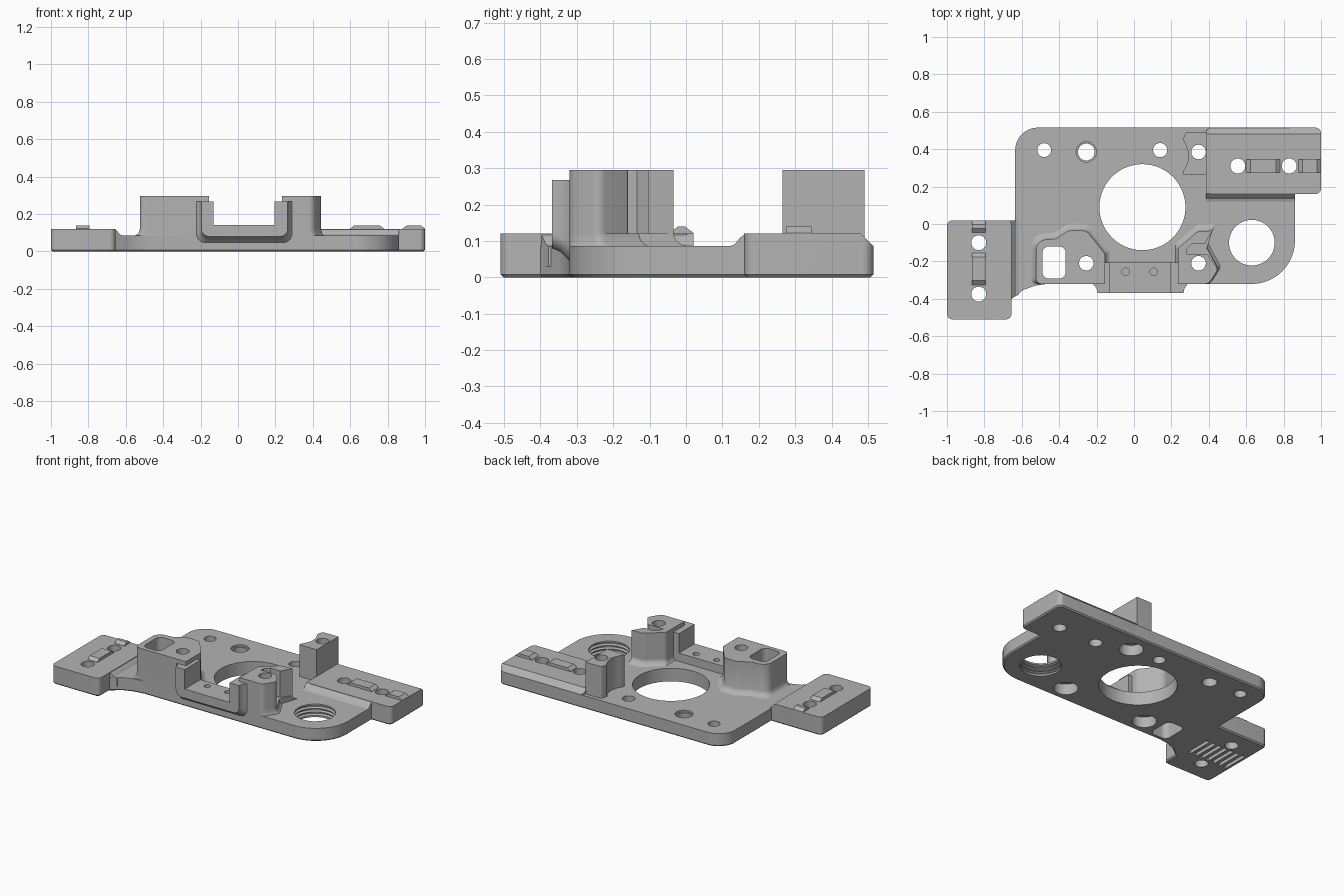
import bpy, bmesh, math
from mathutils import Vector

cube = bpy.data.objects.get("Cube")
if cube:
    bpy.data.objects.remove(cube, do_unlink=True)

grey = bpy.data.materials.new("machined grey")
grey.use_nodes = True
grey.diffuse_color = (0.45, 0.45, 0.45, 1)
grey.node_tree.nodes["Principled BSDF"].inputs["Base Color"].default_value = (0.45, 0.45, 0.45, 1)
parts = []


def rounded(points, steps=8):
    """Outline from (a, b, corner radius) points."""
    out = []
    for i, (x, y, r) in enumerate(points):
        p = Vector((x, y))
        if r == 0:
            out.append(p)
            continue
        u = (Vector(points[i - 1][:2]) - p).normalized()
        v = (Vector(points[(i + 1) % len(points)][:2]) - p).normalized()
        half = u.angle(v) / 2
        c = p + (u + v).normalized() * r / math.sin(half)
        a = p + u * r / math.tan(half) - c
        b = p + v * r / math.tan(half) - c
        out += [c + a.lerp(b, k / steps).normalized() * r for k in range(steps + 1)]
    return out


def rect(x0, x1, y0, y1, r=0):
    return rounded([(x0, y0, r), (x1, y0, r), (x1, y1, r), (x0, y1, r)])


def loft(bm, rings):
    """Skin a list of equal-length rings and cap both ends."""
    rows = [[bm.verts.new(p) for p in ring] for ring in rings]
    n = len(rows[0])
    for low, high in zip(rows, rows[1:]):
        for i in range(n):
            j = (i + 1) % n
            bm.faces.new((low[i], low[j], high[j], high[i]))
    bm.faces.new(rows[0][::-1])
    bm.faces.new(rows[-1])


def up(outline, z, scale=1, centre=(0, 0)):
    c = Vector(centre)
    return [(*(c + (p - c) * scale), z) for p in outline]


def finish(name, bm):
    bmesh.ops.recalc_face_normals(bm, faces=bm.faces)
    mesh = bpy.data.meshes.new(name)
    bm.to_mesh(mesh)
    bm.free()
    mesh.materials.append(grey)
    ob = bpy.data.objects.new(name, mesh)
    bpy.context.collection.objects.link(ob)
    parts.append(ob)
    return ob


def solid(name, rings):
    bm = bmesh.new()
    loft(bm, rings)
    return finish(name, bm)


def slab(name, outline, top, back_slope=False):
    """Plate with a chamfered lower rim, optionally a sloped back edge."""
    bm = bmesh.new()
    loft(bm, [up(outline, 0), up(outline, top)])
    bmesh.ops.recalc_face_normals(bm, faces=bm.faces)
    rim = [e for e in bm.edges if all(v.co.z < 0.001 for v in e.verts)]
    bmesh.ops.bevel(bm, geom=rim, offset=0.008, segments=1, affect='EDGES')
    if back_slope:
        bmesh.ops.bisect_plane(bm, geom=bm.verts[:] + bm.edges[:] + bm.faces[:],
                               plane_co=(0, 0.48, top), plane_no=(0, 1, 1), clear_outer=True)
        bmesh.ops.holes_fill(bm, edges=[e for e in bm.edges if e.is_boundary])
    return finish(name, bm)


# Main plate and the two mounting pads
slab("base_plate", rounded([
    (-0.70, -0.42, 0), (-0.655, -0.40, 0), (-0.59, -0.352, 0), (-0.53, -0.33, 0),
    (-0.46, -0.32, 0), (0.86, -0.32, 0.23), (0.86, 0.515, 0.03), (-0.635, 0.515, 0.12),
    (-0.635, 0.02, 0), (-0.70, 0.02, 0)], 16), 0.086)
slab("left_hand_pad", rect(-1, -0.655, -0.51, 0.02, 0.03), 0.12)
slab("right_hand_pad", rect(0.385, 1, 0.16, 0.515, 0.03), 0.12, True)

# Sloped transitions from the pads down to the plate
ramp = [(-0.02, 0.03), (-0.02, 0.12), (0, 0.12), (0.015, 0.108), (0.03, 0.09), (0.045, 0.085), (0.045, 0.03)]
solid("left_hand_ramp", [[(-0.66 + a, y + 0.5 * a * (y < 0), z) for a, z in ramp] for y in (-0.4, 0.02)])
solid("right_hand_ramp", [[(x, 0.163 - a, z) for a, z in ramp] for x in (0.385, 0.86)])


# Bosses with flared feet
def boss(name, outline, top, centre):
    stages = [(0.03, 1.13), (0.086, 1.13), (0.092, 1.07), (0.102, 1.025), (0.119, 1), (top, 1)]
    solid(name, [up(outline, z, s, centre) for z, s in stages])


boss("pocket_boss", rounded([
    (-0.525, -0.32, 0.03), (-0.155, -0.32, 0), (-0.155, -0.16, 0.03), (-0.255, -0.035, 0.05),
    (-0.35, -0.035, 0.05), (-0.42, -0.08, 0.04), (-0.525, -0.085, 0.06)]), 0.295, (-0.34, -0.32))
boss("grooved_boss_foot", rounded([
    (0.235, -0.32, 0), (0.40, -0.32, 0.04), (0.45, -0.24, 0.03), (0.39, -0.13, 0),
    (0.42, -0.035, 0), (0.34, -0.04, 0.03), (0.235, -0.13, 0.03)]), 0.12, (0.34, -0.32))
solid("grooved_boss", [up(rounded([
    (0.235, -0.32, 0), (0.40, -0.32, 0.04), (0.45, -0.24, 0.03), (0.39, -0.16, 0.01),
    (0.28, -0.16, 0), (0.28, -0.135, 0), (0.31, -0.105, 0), (0.38, -0.105, 0),
    (0.42, -0.035, 0), (0.34, -0.04, 0.03), (0.235, -0.13, 0.03)]), z) for z in (0.1, 0.295)])

# Tall post with a hollowed inner side
hollow = [(0.262 + 0.03 * math.sin(math.pi * k / 8), 0.45 - 0.17 * k / 8, 0) for k in range(9)]
solid("tall_post", [up(rounded(
    [(0.262, 0.265, 0), (0.387, 0.265, 0), (0.387, 0.49, 0), (0.275, 0.49, 0.012)] + hollow),
    z) for z in (0.05, 0.295)])


# Front bracket: a U shape flaring into the plate edge
def u_ring(y, x0, x1, low, r):
    outline = rounded([(x0, 0.268, 0), (x0, low, r), (x1, low, r), (x1, 0.268, 0),
                       (0.195, 0.268, 0), (0.195, 0.14, 0), (-0.13, 0.14, 0), (-0.13, 0.268, 0)])
    return [(p.x, y, p.y) for p in outline]


solid("front_bracket", [u_ring(-0.368, -0.195, 0.265, 0.08, 0.04),
                        u_ring(-0.345, -0.2, 0.27, 0.07, 0.04),
                        u_ring(-0.33, -0.21, 0.28, 0.055, 0.045),
                        u_ring(-0.315, -0.228, 0.293, 0.042, 0.05)])
solid("bracket_shelf", [u_ring(y, -0.16, 0.24, 0.05, 0.005) for y in (-0.317, -0.205)])


# Locating keys with sloped ends
def key(name, start, end, along_x, across):
    h, c = 0.035, 0.022
    profile = [(start, 0.1), (start, 0.122), (start + c, 0.139), (end - c, 0.139), (end, 0.122), (end, 0.1)]
    solid(name, [[(a, s, z) if along_x else (s, a, z) for a, z in profile] for s in (across - h, across + h)])


key("right_key_long", 0.6, 0.78, True, 0.31)
key("right_key_short", 0.88, 1.0, True, 0.31)
key("left_key_long", -0.325, -0.155, False, -0.83)
key("left_key_short", -0.045, 0.02, False, -0.83)

# Cutters: turned holes, pocket and underside slots
cut = bmesh.new()


def bore(x, y, steps, sides=32):
    """Turned hole from (z, radius) steps."""
    loft(cut, [[(x + r * math.cos(2 * math.pi * k / sides), y + r * math.sin(2 * math.pi * k / sides), z)
                for k in range(sides)] for z, r in steps])


for x, y, r in [(-0.48, 0.395, 0.037), (0.14, 0.395, 0.038), (0.555, 0.31, 0.04),
                (0.83, 0.31, 0.04), (-0.83, -0.1, 0.04), (-0.83, -0.375, 0.04)]:
    bore(x, y, [(-0.1, r), (0.4, r)])
bore(0.045, 0.09, [(-0.1, 0.23), (0.4, 0.23)], 72)
bore(-0.255, 0.385, [(-0.1, 0.045), (0.073, 0.045), (0.074, 0.054), (0.4, 0.054)])
for x, y in [(-0.255, -0.21), (0.345, -0.21), (0.345, 0.385)]:
    bore(x, y, [(-0.1, 0.072), (0.07, 0.072), (0.0701, 0.039), (0.4, 0.039)])
for x in (-0.045, 0.105):
    bore(x, -0.255, [(0.11, 0.02), (0.4, 0.02)], 20)
thread = [(-0.1, 0.122)]
for k in range(3):
    z = 0.012 + 0.023 * k
    thread += [(z, 0.122), (z + 0.006, 0.137), (z + 0.012, 0.137), (z + 0.018, 0.122)]
bore(0.63, -0.1, thread + [(0.4, 0.122)], 48)

pocket = rect(-0.49, -0.365, -0.292, -0.12, 0.035)
loft(cut, [up(pocket, -0.1), up(pocket, 0.4)])
for k in range(7):
    x = -0.965 + 0.045 * k
    slot = rect(x - 0.011, x + 0.011, -0.325, -0.15)
    loft(cut, [up(slot, -0.05), up(slot, 0.03)])
cutter = finish("hole_cutter", cut)
cutter.hide_render = True
parts.remove(cutter)

# Cut every part, then shade smooth with sharp edges kept
for ob in parts:
    bpy.ops.object.select_all(action='DESELECT')
    ob.select_set(True)
    bpy.context.view_layer.objects.active = ob
    mod = ob.modifiers.new("holes", 'BOOLEAN')
    mod.operation, mod.solver, mod.object = 'DIFFERENCE', 'EXACT', cutter
    bpy.ops.object.modifier_apply(modifier=mod.name)
    bpy.ops.object.shade_smooth_by_angle(angle=math.radians(30))
bpy.data.objects.remove(cutter, do_unlink=True)
